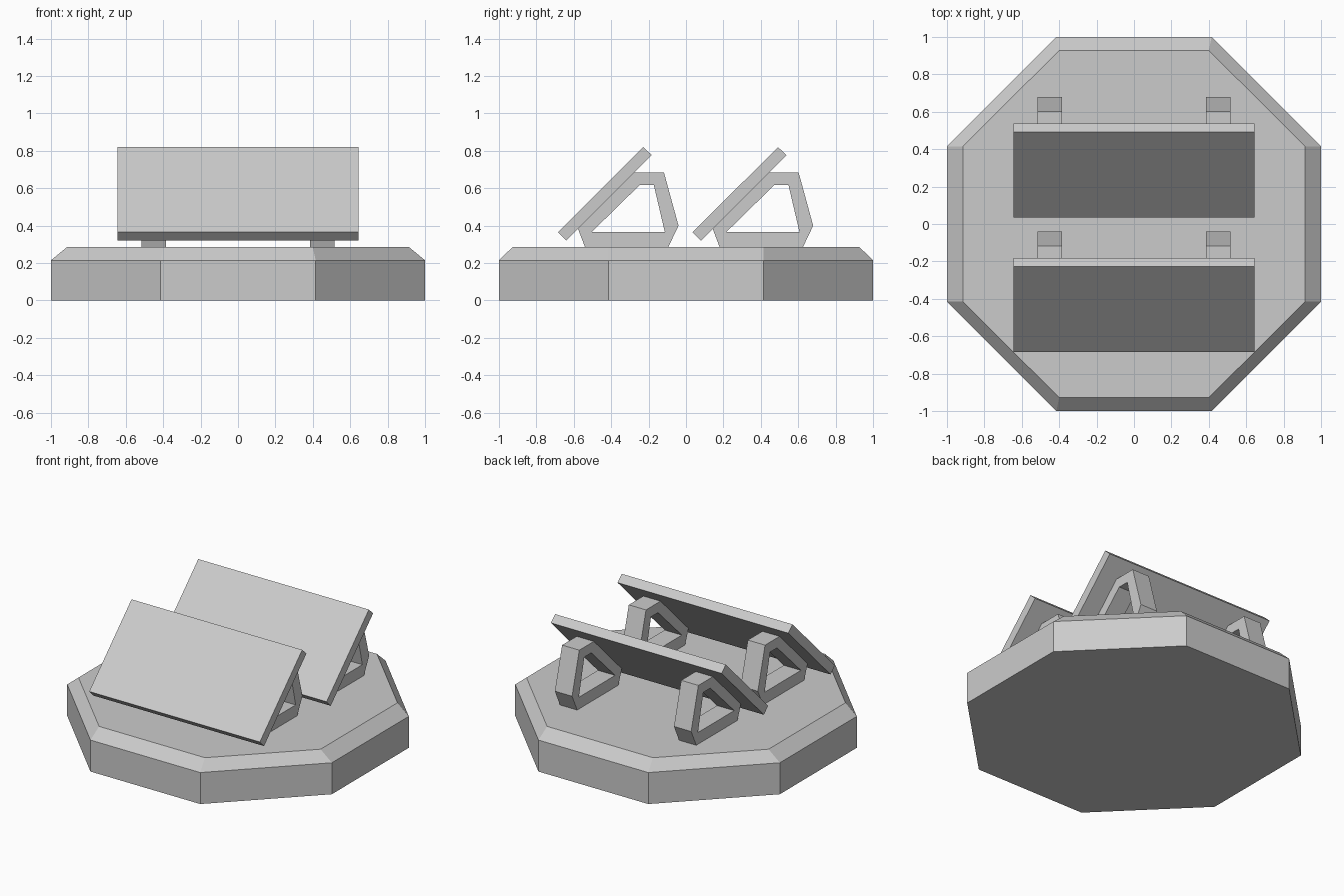
import bpy, bmesh

if "Cube" in bpy.data.objects:
    bpy.data.objects.remove(bpy.data.objects["Cube"])

grey = bpy.data.materials.new("light_grey")
grey.diffuse_color = (0.6, 0.6, 0.6, 1)
grey.use_nodes = True
grey.node_tree.nodes["Principled BSDF"].inputs["Base Color"].default_value = grey.diffuse_color


def make_object(name, bm):
    bmesh.ops.recalc_face_normals(bm, faces=bm.faces)
    mesh = bpy.data.meshes.new(name)
    bm.to_mesh(mesh)
    bm.free()
    mesh.materials.append(grey)
    obj = bpy.data.objects.new(name, mesh)
    bpy.context.collection.objects.link(obj)
    return obj


def bridge_loops(bm, a, b):
    for i in range(len(a)):
        j = (i + 1) % len(a)
        bm.faces.new((a[i], a[j], b[j], b[i]))


def octagon(bm, rx, ry, cx, cy, z):
    pts = [(rx, -cy), (rx, cy), (cx, ry), (-cx, ry),
           (-rx, cy), (-rx, -cy), (-cx, -ry), (cx, -ry)]
    return [bm.verts.new((x, y, z)) for x, y in pts]


# Octagonal base with a chamfered top rim
bm = bmesh.new()
rings = [octagon(bm, 1, 1, 0.415, 0.415, 0),
         octagon(bm, 1, 1, 0.415, 0.415, 0.215),
         octagon(bm, 0.915, 0.928, 0.4, 0.415, 0.285)]
bridge_loops(bm, rings[0], rings[1])
bridge_loops(bm, rings[1], rings[2])
bm.faces.new(rings[0])
bm.faces.new(rings[2])
make_object("base", bm)

# Side profiles (y, z) of the front row
PANEL = [(-0.685, 0.365), (-0.64, 0.32), (-0.183, 0.777), (-0.228, 0.82)]
OUTER = [(-0.54, 0.285), (-0.095, 0.285), (-0.04, 0.4), (-0.118, 0.685),
         (-0.275, 0.685), (-0.577, 0.383)]
INNER = [(-0.505, 0.365), (-0.3, 0.365), (-0.113, 0.365), (-0.172, 0.617),
         (-0.248, 0.617), (-0.49, 0.38)]


def profile(bm, points, x, dy):
    return [bm.verts.new((x, y + dy, z)) for y, z in points]


for row, dy in (("front", 0.0), ("rear", 0.72)):
    # Tilted flat panel
    bm = bmesh.new()
    left, right = (profile(bm, PANEL, x, dy) for x in (-0.645, 0.645))
    bridge_loops(bm, left, right)
    bm.faces.new(left)
    bm.faces.new(right)
    make_object(row + "_panel", bm)

    # Pair of open support brackets
    for side, cx in (("left", -0.45), ("right", 0.45)):
        bm = bmesh.new()
        o1, o2 = (profile(bm, OUTER, cx + s * 0.065, dy) for s in (-1, 1))
        i1, i2 = (profile(bm, INNER, cx + s * 0.065, dy) for s in (-1, 1))
        for a, b in ((o1, o2), (i1, i2), (o1, i1), (o2, i2)):
            bridge_loops(bm, a, b)
        make_object(f"{row}_{side}_bracket", bm)
